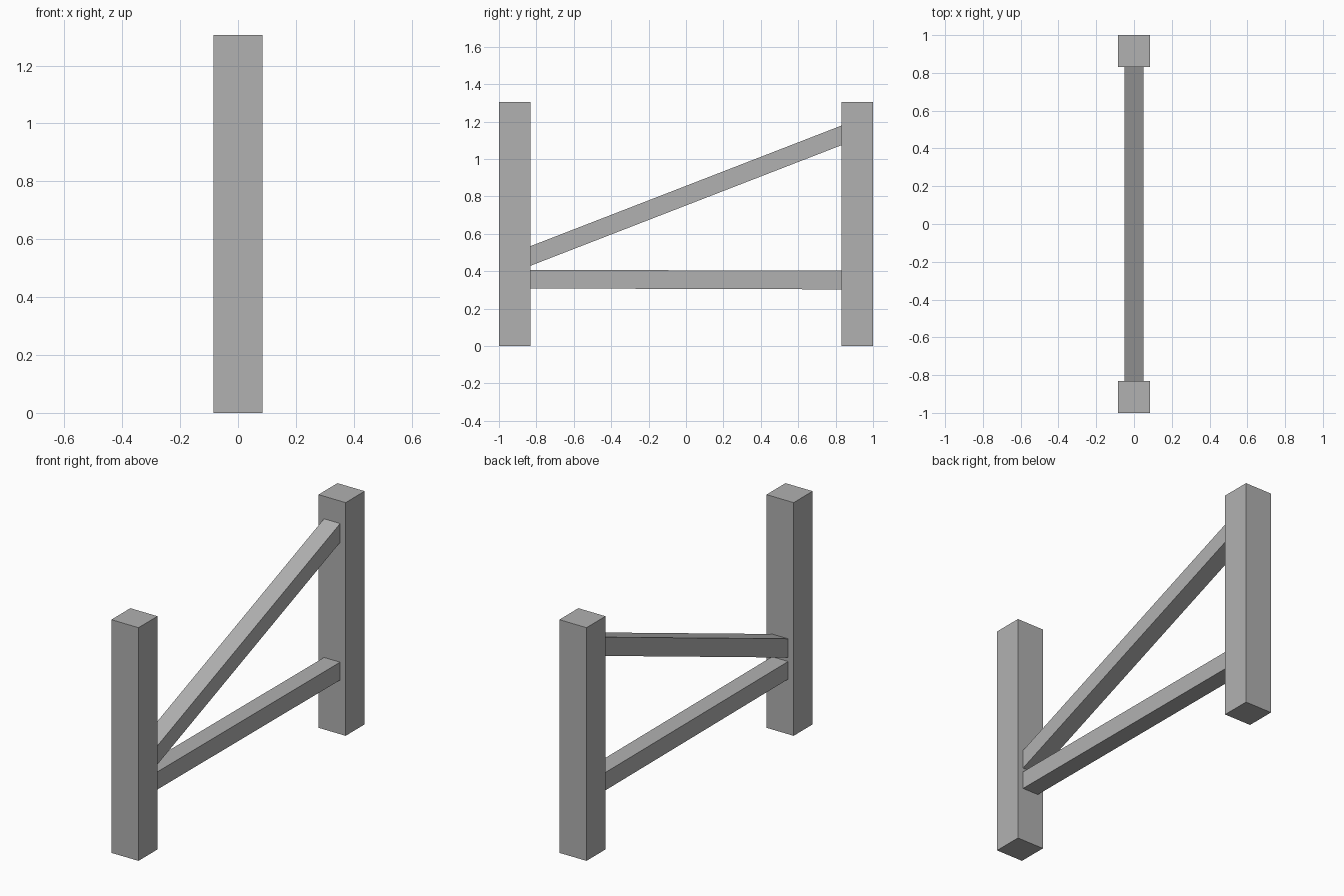
import bpy
import bmesh

if "Cube" in bpy.data.objects:
    bpy.data.objects.remove(bpy.data.objects["Cube"])

POST_W = 0.168      # square post width
POST_H = 1.305
INNER = 1 - POST_W  # y of the inner post faces
RAIL_W = 0.10

# Dark grey finish shared by all parts
grey = bpy.data.materials.new("dark_grey")
grey.diffuse_color = (0.44, 0.44, 0.44, 1)
grey.use_nodes = True
grey.node_tree.nodes["Principled BSDF"].inputs["Base Color"].default_value = grey.diffuse_color


def extrude_profile(name, profile, width):
    """Extrude a closed (y, z) profile along x, centred on x = 0."""
    bm = bmesh.new()
    face = bm.faces.new([bm.verts.new((-width / 2, y, z)) for y, z in profile])
    new = bmesh.ops.extrude_face_region(bm, geom=[face])["geom"]
    verts = [g for g in new if isinstance(g, bmesh.types.BMVert)]
    bmesh.ops.translate(bm, verts=verts, vec=(width, 0, 0))
    # Keep the starting face so the solid is closed on both sides
    if len(bm.faces) == len(profile) + 1:
        bm.faces.new([v for v in bm.verts if v not in verts])
    bmesh.ops.recalc_face_normals(bm, faces=bm.faces)
    mesh = bpy.data.meshes.new(name)
    bm.to_mesh(mesh)
    bm.free()
    mesh.materials.append(grey)
    obj = bpy.data.objects.new(name, mesh)
    bpy.context.collection.objects.link(obj)
    return obj


def rail(name, front, back):
    """Bar between the posts; front and back are (bottom, top) heights."""
    profile = [(-INNER, front[0]), (INNER, back[0]),
               (INNER, back[1]), (-INNER, front[1])]
    return extrude_profile(name, profile, RAIL_W)


# Upright posts
for name, y0, y1 in (("front_post", -1, -INNER), ("back_post", INNER, 1)):
    extrude_profile(name, [(y0, 0), (y1, 0), (y1, POST_H), (y0, POST_H)], POST_W)

# Lower rail, very slightly sloped, and the diagonal brace with plumb-cut ends
rail("lower_rail", (0.308, 0.407), (0.303, 0.403))
rail("diagonal_brace", (0.429, 0.534), (1.074, 1.179))
